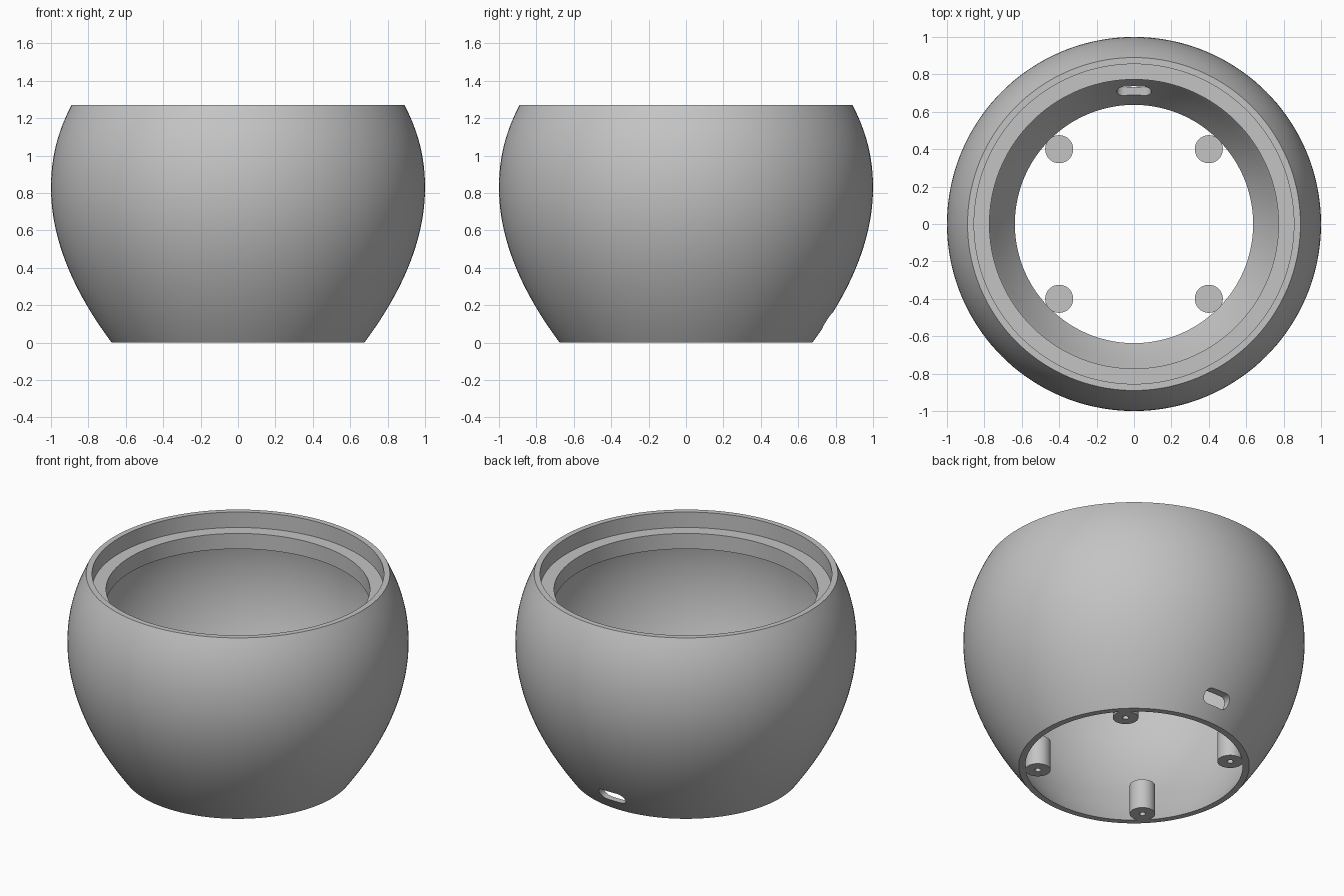
import bpy
import bmesh
import math
from mathutils import Vector, Matrix
from mathutils.geometry import interpolate_bezier

cube = bpy.data.objects.get("Cube")
if cube:
    bpy.data.objects.remove(cube, do_unlink=True)

# Single matte grey
grey = bpy.data.materials.new("plain_grey")
grey.use_nodes = True
colour = (0.55, 0.55, 0.55, 1)
grey.diffuse_color = colour
grey.node_tree.nodes["Principled BSDF"].inputs["Base Color"].default_value = colour


def make_object(name, bm):
    bmesh.ops.recalc_face_normals(bm, faces=bm.faces[:])
    mesh = bpy.data.meshes.new(name)
    bm.to_mesh(mesh)
    bm.free()
    mesh.materials.append(grey)
    obj = bpy.data.objects.new(name, mesh)
    bpy.context.collection.objects.link(obj)
    return obj


def lathe(name, profile, steps, closed):
    """Revolve an (r, z) profile around the z axis."""
    bm = bmesh.new()
    verts = [bm.verts.new((r, 0, z)) for r, z in profile]
    pairs = list(zip(verts, verts[1:]))
    if closed:
        pairs.append((verts[-1], verts[0]))
    edges = [bm.edges.new(p) for p in pairs]
    bmesh.ops.spin(bm, geom=verts + edges, cent=(0, 0, 0), axis=(0, 0, 1),
                   angle=math.tau, steps=steps, use_duplicate=False)
    bmesh.ops.remove_doubles(bm, verts=bm.verts[:], dist=0.0001)
    return make_object(name, bm)


def smooth(obj):
    bpy.ops.object.select_all(action="DESELECT")
    obj.select_set(True)
    bpy.context.view_layer.objects.active = obj
    bpy.ops.object.shade_smooth_by_angle(angle=math.radians(30))


def bezier(points, count):
    knots = [Vector((r, z, 0)) for r, z in points]
    return [(p.x, p.y) for p in interpolate_bezier(*knots, count)]


# Bulging shell with a stepped rim, open at top and bottom
TOP, LEDGE, UNDER = 1.27, 1.17, 1.07
belly = bezier([(0.675, 0), (0.877, 0.27), (1, 0.55), (1, 0.83)], 28)
shoulder = bezier([(1, 0.83), (1, 1.0), (0.959, 1.14), (0.89, TOP)], 16)
outer = belly + shoulder[1:]
rim = [(0.855, TOP), (0.855, LEDGE), (0.773, LEDGE), (0.773, UNDER), (0.92, UNDER)]
inner = [(r - 0.038 - 0.012 * min(1, z * 5), z)
         for r, z in reversed(outer) if z < UNDER - 0.02]
shell = lathe("shell", outer + rim + inner, 144, True)

# Rounded cable slot cut through the back wall
SLOT_Z, SLOT_R, SLOT_HALF = 0.12, 0.04, 0.092
bm = bmesh.new()
outline = []
for side in (1, -1):
    for i in range(13):
        a = side * math.pi / 2 - math.pi / 2 + math.pi * i / 12 - math.pi / 2 + math.pi / 2
        a = -math.pi / 2 + math.pi * i / 12 + (0 if side > 0 else math.pi)
        x = side * (SLOT_HALF - SLOT_R) + SLOT_R * math.cos(a)
        outline.append(bm.verts.new((x, 0.5, SLOT_Z + SLOT_R * math.sin(a))))
face = bm.faces.new(outline)
extruded = bmesh.ops.extrude_face_region(bm, geom=[face])["geom"]
bmesh.ops.translate(bm, vec=(0, 0.5, 0),
                    verts=[v for v in extruded if isinstance(v, bmesh.types.BMVert)])
cutter = make_object("slot_cutter", bm)
cutter.hide_render = True

cut = shell.modifiers.new("cable_slot", "BOOLEAN")
cut.operation = "DIFFERENCE"
cut.solver = "EXACT"
cut.object = cutter
bpy.ops.object.select_all(action="DESELECT")
shell.select_set(True)
bpy.context.view_layer.objects.active = shell
bpy.ops.object.modifier_apply(modifier=cut.name)
bpy.data.objects.remove(cutter, do_unlink=True)
smooth(shell)

# Four screw posts with blind holes in their undersides
POST_R, POST_H, HOLE_R, HOLE_H = 0.075, 0.19, 0.018, 0.15
post_profile = [(0, POST_H), (POST_R, POST_H), (POST_R, 0),
                (HOLE_R, 0), (HOLE_R, HOLE_H), (0, HOLE_H)]
for y, depth in ((-0.4, "front"), (0.4, "back")):
    for x, side in ((0.4, "left"), (-0.4, "right")):
        post = lathe(f"screw_post_{depth}_{side}", post_profile, 40, False)
        post.data.transform(Matrix.Translation((x, y, 0)))
        smooth(post)
